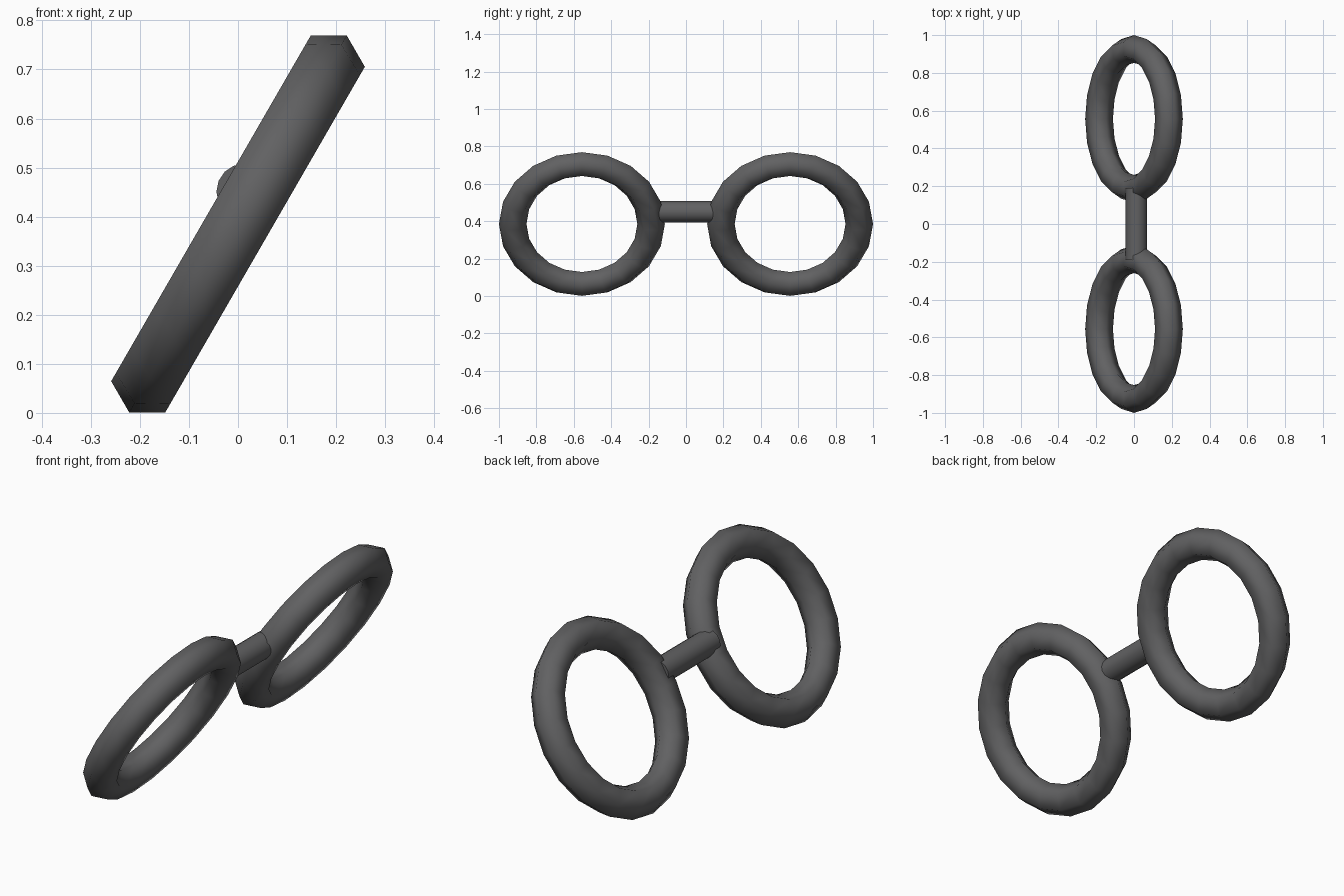
import bpy, math

if "Cube" in bpy.data.objects:
    bpy.data.objects.remove(bpy.data.objects["Cube"])

grey = bpy.data.materials.new("dark grey")
grey.diffuse_color = (0.12, 0.12, 0.123, 1)
grey.use_nodes = True
grey.node_tree.nodes["Principled BSDF"].inputs["Base Color"].default_value = grey.diffuse_color


def finish(name, angle):
    obj = bpy.context.object
    obj.name = name
    obj.data.materials.append(grey)
    bpy.ops.object.shade_smooth_by_angle(angle=math.radians(angle))


# Two leaning rings with a six-sided tube
for name, side in (("front_ring", -1), ("back_ring", 1)):
    bpy.ops.mesh.primitive_torus_add(
        major_segments=20, minor_segments=6,
        major_radius=0.37, minor_radius=0.0735,
        location=(0, side * 0.5565, 0.385),
        rotation=(0, math.radians(120), 0))
    finish(name, 80)

# Round bridge joining the rings
bpy.ops.mesh.primitive_cylinder_add(
    vertices=16, radius=0.057, depth=0.38,
    location=(0.013, 0, 0.451), rotation=(math.radians(90), 0, 0))
finish("bridge", 40)
